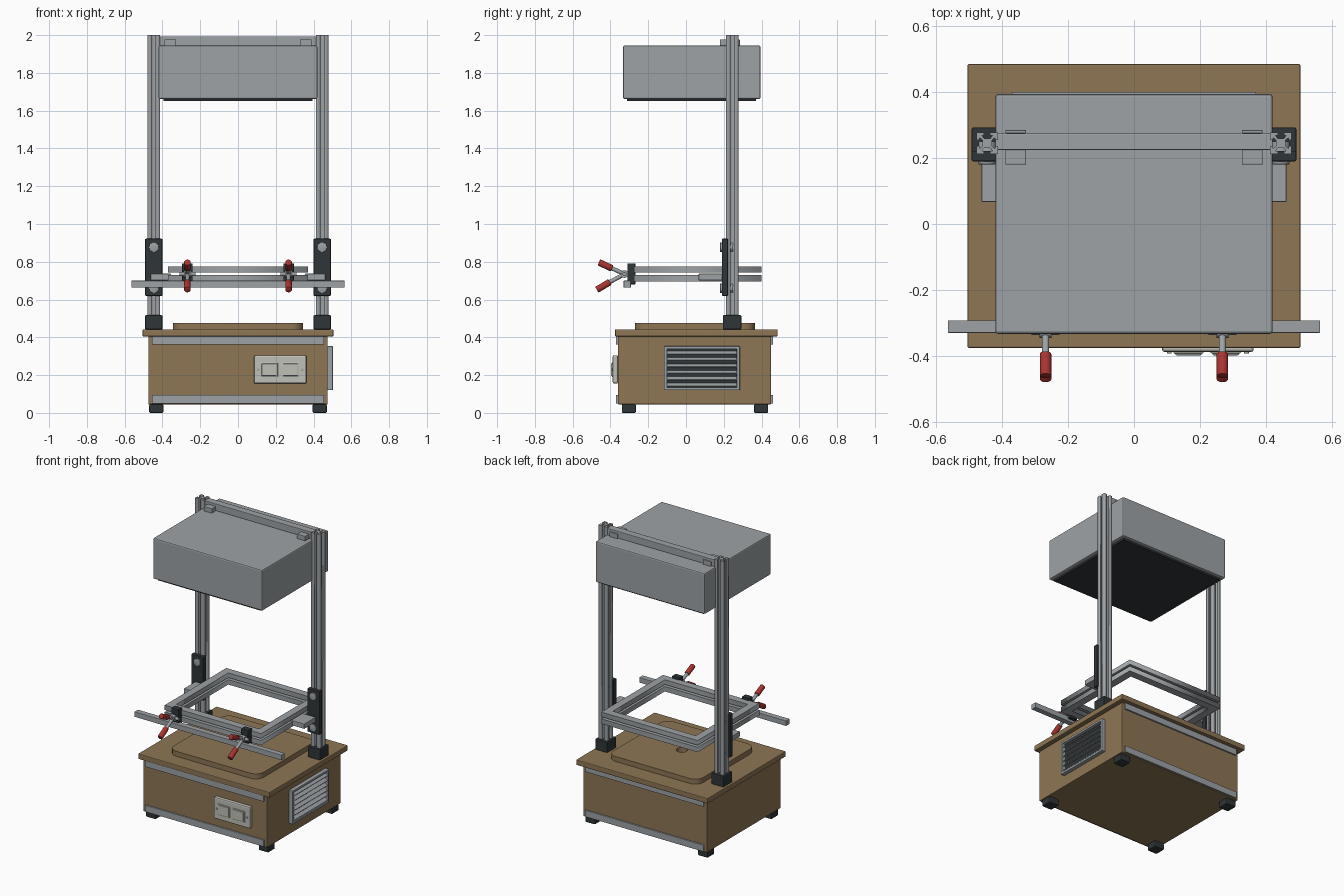
import bpy, bmesh
from math import cos, sin, pi
from mathutils import Vector

if "Cube" in bpy.data.objects:
    bpy.data.objects.remove(bpy.data.objects["Cube"])


def mat(name, c):
    m = bpy.data.materials.new(name)
    m.diffuse_color = (*c, 1)
    m.use_nodes = True
    m.node_tree.nodes["Principled BSDF"].inputs["Base Color"].default_value = m.diffuse_color
    return m


WOOD = mat("wood", (0.27, 0.18, 0.09))
DARK = mat("dark", (0.028, 0.035, 0.038))
RED = mat("red", (0.40, 0.035, 0.03))
PALE = mat("pale", (0.52, 0.53, 0.47))
METAL = mat("metal", (0.34, 0.365, 0.38))


def finish(name, bm, m):
    me = bpy.data.meshes.new(name)
    bm.to_mesh(me)
    bm.free()
    me.materials.append(m)
    ob = bpy.data.objects.new(name, me)
    bpy.context.collection.objects.link(ob)
    return ob


def box(name, x, y, z, m=METAL, bevel=0.0):
    """Box from (min, max) pairs, with an optional edge bevel."""
    bm = bmesh.new()
    bmesh.ops.create_cube(bm, size=1)
    for v in bm.verts:
        v.co = [(r[0] + r[1]) / 2 + c * (r[1] - r[0]) for r, c in zip((x, y, z), v.co)]
    if bevel:
        bmesh.ops.bevel(bm, geom=bm.edges[:], offset=bevel, segments=2, profile=0.5, affect='EDGES')
    return finish(name, bm, m)


def rod(name, a, b, r, m=METAL, bevel=0.0, seg=24):
    """Cylinder between two points."""
    a, b = Vector(a), Vector(b)
    bm = bmesh.new()
    bmesh.ops.create_cone(bm, cap_ends=True, segments=seg, radius1=r, radius2=r, depth=(b - a).length)
    if bevel:
        rim = [e for e in bm.edges if abs(e.verts[0].co.z - e.verts[1].co.z) < 1e-5]
        bmesh.ops.bevel(bm, geom=rim, offset=bevel, segments=2, profile=0.5, affect='EDGES')
    q = (b - a).to_track_quat('Z', 'Y')
    for v in bm.verts:
        v.co = q @ v.co + (a + b) / 2
    ob = finish(name, bm, m)
    bpy.context.view_layer.objects.active = ob
    ob.select_set(True)
    bpy.ops.object.shade_smooth_by_angle()
    ob.select_set(False)
    return ob


def prism(name, loops, z, m=METAL):
    """Vertical extrusion of 2D loops; inner loops become holes."""
    cu = bpy.data.curves.new(name, 'CURVE')
    cu.dimensions, cu.fill_mode = '2D', 'BOTH'
    cu.extrude = (z[1] - z[0]) / 2
    for pts in loops:
        s = cu.splines.new('POLY')
        s.points.add(len(pts) - 1)
        for p, (px, py) in zip(s.points, pts):
            p.co = (px, py, 0, 1)
        s.use_cyclic_u = True
    cu.materials.append(m)
    ob = bpy.data.objects.new(name, cu)
    ob.location.z = (z[0] + z[1]) / 2
    bpy.context.collection.objects.link(ob)
    bpy.context.view_layer.objects.active = ob
    ob.select_set(True)
    bpy.ops.object.convert(target='MESH')
    bpy.context.object.select_set(False)


def rect(x0, x1, y0, y1):
    return [(x0, y0), (x1, y0), (x1, y1), (x0, y1)]


def span(s, a, b):
    """Mirrored x range."""
    return tuple(sorted((s * a, s * b)))


# Cabinet, top board and rounded platen with vacuum hole
box("cabinet", (-0.475, 0.475), (-0.36, 0.45), (0.045, 0.405), WOOD, 0.004)
box("top_board", (-0.505, 0.505), (-0.376, 0.485), (0.405, 0.442), WOOD, 0.005)
r = 0.06
corner = []
for i, (cx, cy) in enumerate(rect(-0.345 + r, 0.345 - r, -0.27 + r, 0.365 - r)):
    for k in range(7):
        a = pi + i * pi / 2 + k * pi / 12
        corner.append((cx + r * cos(a), cy + r * sin(a)))
hole = [(0.036 * cos(k * pi / 16), 0.045 + 0.036 * sin(k * pi / 16)) for k in range(32)]
prism("platen", [corner, hole], (0.442, 0.477), WOOD)
rod("vacuum_port", (0, 0.045, 0.441), (0, 0.045, 0.445), 0.036, DARK)

# Feet and trim rails, front and back
for s in (-1, 1):
    for y in ((-0.34, -0.265), (0.36, 0.435)):
        box("foot", span(s, 0.395, 0.47), y, (0, 0.045), DARK, 0.006)
for y in ((-0.37, -0.358), (0.448, 0.46)):
    for z in ((0.05, 0.095), (0.362, 0.405)):
        box("trim_rail", (-0.455, 0.455), y, z, METAL, 0.002)

# Switch panel with two rockers and screws
box("switch_plate", (0.085, 0.363), (-0.388, -0.36), (0.155, 0.305), PALE, 0.008)
for x in (0.165, 0.278):
    box("rocker_surround", (x - 0.046, x + 0.046), (-0.392, -0.385), (0.19, 0.267), PALE, 0.003)
    box("rocker", (x - 0.04, x + 0.04), (-0.398, -0.385), (0.196, 0.261), PALE, 0.004)
for x in (0.107, 0.341):
    rod("switch_screw", (x, -0.393, 0.228), (x, -0.385, 0.228), 0.007)

# Louvred vent on the right side
vx = (0.473, 0.502)
box("vent_backing", (0.47, 0.48), (-0.1, 0.27), (0.13, 0.345), DARK)
for y in ((-0.117, -0.1), (0.268, 0.285)):
    box("vent_side", vx, y, (0.12, 0.353), METAL, 0.003)
for z in ((0.12, 0.135), (0.338, 0.353)):
    box("vent_edge", vx, (-0.117, 0.285), z, METAL, 0.003)
for i in range(6):
    z = 0.149 + i * 0.034
    slat = box("vent_slat", (-0.015, 0.015), (-0.1, 0.268), (-0.003, 0.003), METAL)
    slat.location = (0.487, 0, z)
    slat.rotation_euler.y = 0.6

# Slotted posts with sockets, sliding carriages and support arms
h, w, d, u = 0.033, 0.009, 0.009, 0.017
side = [(-h, -h), (-w, -h), (-w, -h + d), (-u, -h + d), (-w, -h + 0.019),
        (w, -h + 0.019), (u, -h + d), (w, -h + d), (w, -h)]
for s in (-1, 1):
    cx, cy = s * 0.445, 0.245
    pts = []
    for c, n in ((1, 0), (0, 1), (-1, 0), (0, -1)):
        pts += [(cx + c * x - n * y, cy + n * x + c * y) for x, y in side]
    prism("post", [pts], (0.442, 2.0))
    box("post_socket", span(s, 0.4, 0.492), (0.195, 0.293), (0.442, 0.517), DARK, 0.005)
    box("carriage_plate", span(s, 0.4, 0.492), (0.19, 0.222), (0.62, 0.922), DARK, 0.004)
    for z in (0.66, 0.877):
        rod("carriage_bolt", (cx, 0.181, z), (cx, 0.25, z), 0.026, METAL, 0.002)
    box("support_arm", span(s, 0.355, 0.462), (0.067, 0.192), (0.702, 0.737), METAL, 0.003)

# Top beam with hanging brackets
box("top_beam", (-0.42, 0.42), (0.225, 0.275), (1.945, 1.993), METAL, 0.003)
for s in (-1, 1):
    for y in ((0.18, 0.225), (0.275, 0.285)):
        box("hood_bracket", span(s, 0.327, 0.39), y, (1.943, 1.977), METAL, 0.003)

# Heater hood and its dark underside
box("heater_hood", (-0.42, 0.42), (-0.333, 0.394), (1.662, 1.945), METAL, 0.008)
box("heater_panel", (-0.395, 0.395), (-0.312, 0.37), (1.65, 1.664), DARK)

# Upper and lower clamp frames
for name, z in (("lower_frame", (0.695, 0.729)), ("upper_frame", (0.743, 0.776))):
    prism(name, [rect(-0.37, 0.37, -0.275, 0.4), rect(-0.318, 0.318, -0.223, 0.348)], z)

# Front handle bar
box("front_bar", (-0.564, 0.564), (-0.33, -0.292), (0.664, 0.7), METAL, 0.002)

# Toggle clamps with red grips
for s in (-1, 1):
    x = s * 0.268
    box("clamp_block", (x - 0.028, x + 0.028), (-0.31, -0.268), (0.68, 0.792), DARK, 0.004)
    rod("clamp_pivot", (x - 0.018, -0.325, 0.735), (x + 0.018, -0.325, 0.735), 0.02)
    rod("clamp_pin", (x - 0.042, -0.325, 0.735), (x + 0.042, -0.325, 0.735), 0.011)
    for mid, end in (((-0.392, 0.765), (-0.461, 0.797)), ((-0.403, 0.693), (-0.472, 0.652))):
        rod("clamp_lever", (x, -0.325, 0.735), (x, *mid), 0.011)
        rod("clamp_grip", (x, *mid), (x, *end), 0.0175, RED, 0.003)
